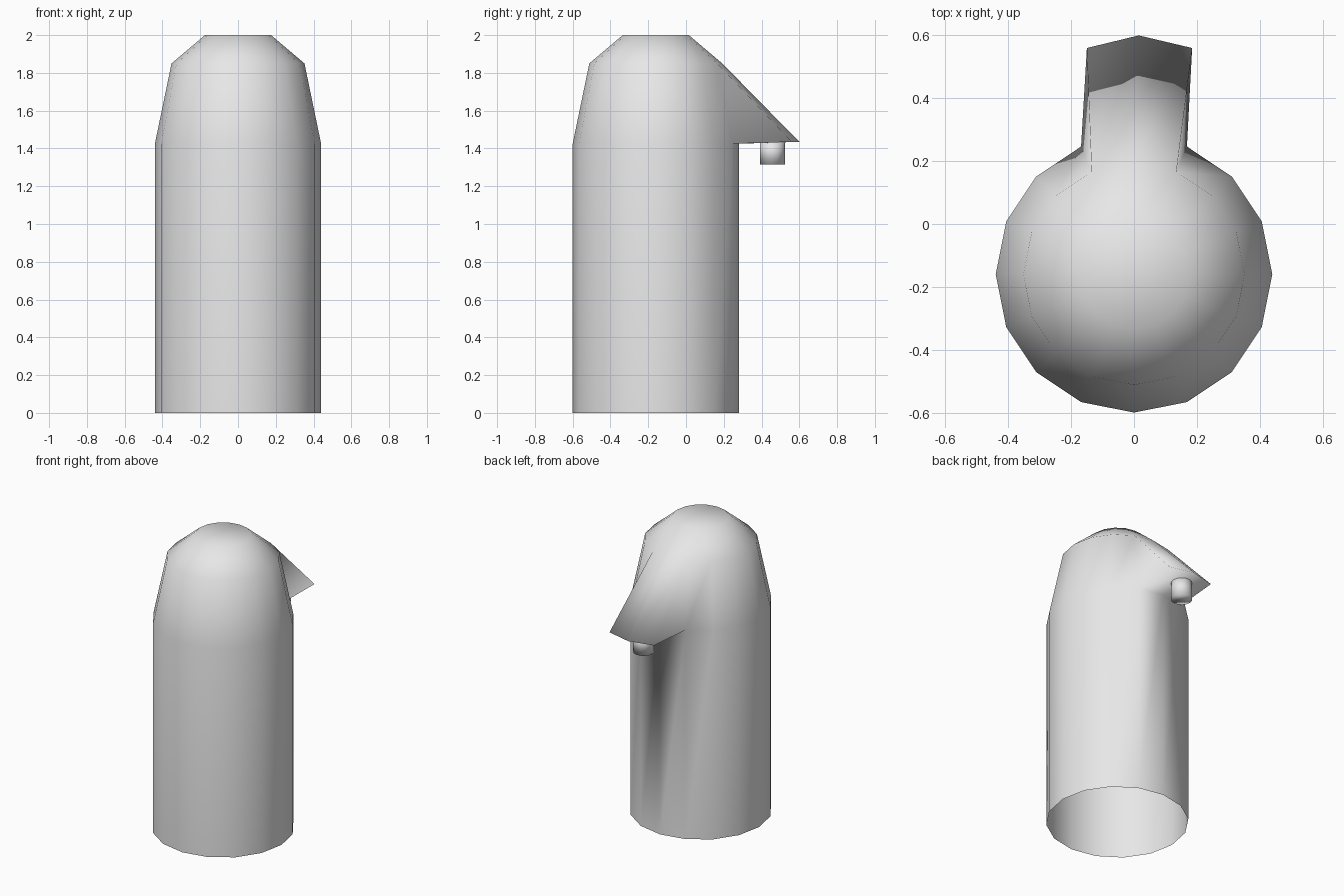
import bpy, bmesh
from math import cos, sin, tau

if "Cube" in bpy.data.objects:
    bpy.data.objects.remove(bpy.data.objects["Cube"])

GREY = (0.8, 0.8, 0.8, 1)
mat = bpy.data.materials.new("plain grey")
mat.use_nodes = True
mat.diffuse_color = GREY
mat.node_tree.nodes["Principled BSDF"].inputs["Base Color"].default_value = GREY

SIDES = 16
BACK = SIDES // 4          # index of the column facing +y


def ring(bm, radius, z, y=0.0):
    return [bm.verts.new((radius * cos(tau * i / SIDES),
                          y + radius * sin(tau * i / SIDES), z))
            for i in range(SIDES)]


def finish(bm, name):
    bmesh.ops.recalc_face_normals(bm, faces=bm.faces)
    for face in bm.faces:
        face.smooth = True
    mesh = bpy.data.meshes.new(name)
    bm.to_mesh(mesh)
    bm.free()
    mesh.materials.append(mat)
    bpy.context.collection.objects.link(bpy.data.objects.new(name, mesh))


# Body: open-bottomed shell with stepped shoulders and a flat top
bm = bmesh.new()
profile = [(0.44, 0), (0.44, 1.425), (0.352, 1.85), (0.175, 2)]
rings = [ring(bm, r, z, -0.16) for r, z in profile]
for level, (low, high) in enumerate(zip(rings, rings[1:])):
    for i in range(SIDES):
        j = (i + 1) % SIDES
        if level == 1 and i in (BACK - 1, BACK):
            continue       # the spout grows out of these two panels
        bm.faces.new((low[i], low[j], high[j], high[i]))
bm.faces.new(rings[-1])

# Spout: wedge joined to the shell
tip = [bm.verts.new(p) for p in
       ((0.185, 0.56, 1.435), (0.015, 0.6, 1.435), (-0.15, 0.56, 1.435))]
base = rings[1][BACK - 1:BACK + 2]
brow = rings[2][BACK - 1:BACK + 2]
for i in range(2):
    bm.faces.new((tip[i], tip[i + 1], brow[i + 1], brow[i]))
    bm.faces.new((base[i], base[i + 1], tip[i + 1], tip[i]))
for i in (0, 2):
    bm.faces.new((base[i], tip[i], brow[i]))
finish(bm, "body_with_spout")

# Nozzle: short round outlet under the spout
bm = bmesh.new()
bottom, top = ring(bm, 0.066, 1.315, 0.457), ring(bm, 0.066, 1.445, 0.457)
for i in range(SIDES):
    j = (i + 1) % SIDES
    bm.faces.new((bottom[i], bottom[j], top[j], top[i]))
bm.faces.new(bottom)
bm.faces.new(top)
finish(bm, "nozzle")
